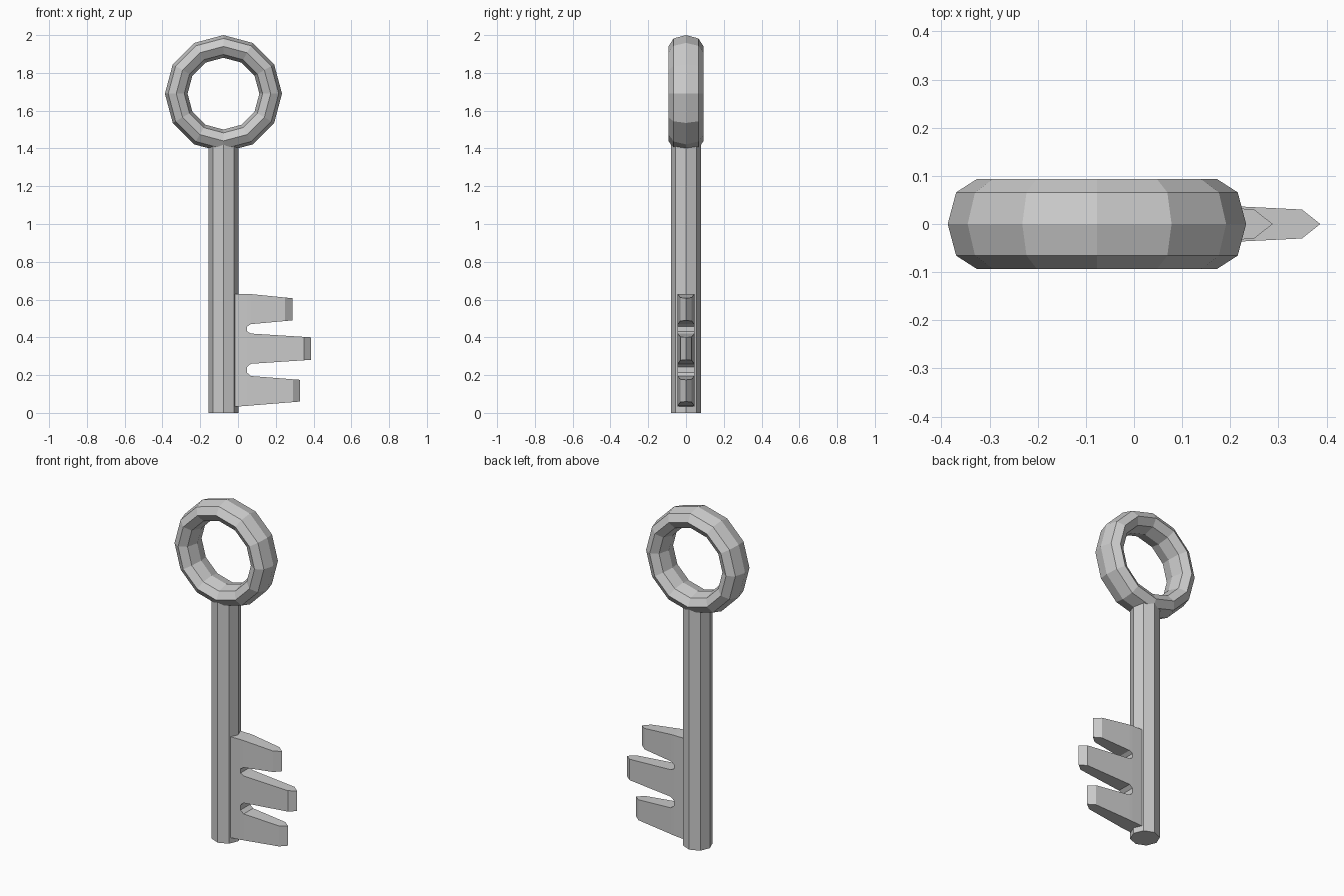
import bpy, bmesh, math

if "Cube" in bpy.data.objects:
    bpy.data.objects.remove(bpy.data.objects["Cube"])

CX = -0.077  # axis of shaft and ring


def finish(bm, name):
    bmesh.ops.remove_doubles(bm, verts=bm.verts, dist=1e-5)
    bmesh.ops.recalc_face_normals(bm, faces=bm.faces)
    mesh = bpy.data.meshes.new(name)
    bm.to_mesh(mesh)
    bm.free()
    ob = bpy.data.objects.new(name, mesh)
    bpy.context.collection.objects.link(ob)
    return ob


# Handle ring: 12-sided torus with a stretched octagonal section
bpy.ops.mesh.primitive_torus_add(major_segments=12, minor_segments=8,
                                 major_radius=0.25, minor_radius=0.06,
                                 location=(CX, 0, 1.69), rotation=(math.pi / 2, 0, 0))
ring = bpy.context.object
ring.name = "handle_ring"
ring.scale = (1, 1, 0.093 / 0.06)

# Shaft: octagonal rod with corners on the axes
SHAFT_TOP = 1.43
bm = bmesh.new()
rims = [[bm.verts.new((CX + 0.08 * math.cos(i * math.pi / 4),
                       0.08 * math.sin(i * math.pi / 4), z)) for i in range(8)]
        for z in (0, SHAFT_TOP)]
bm.faces.new(rims[0])
bm.faces.new(rims[1])
for i in range(8):
    j = (i + 1) % 8
    bm.faces.new((rims[0][i], rims[0][j], rims[1][j], rims[1][i]))
finish(bm, "shaft")

# Key bit: three tapered teeth with wedge tips, joined by a web at the root
ROOT, NOTCH, FLARE = -0.03, 0.048, 0.068
# tip x, then (low, high) z at the root, notch, flare and tip
teeth = [
    (0.328, (0.032, 0.213), (0.037, 0.213), (0.039, 0.195), (0.06, 0.175)),
    (0.387, (0.243, 0.432), (0.243, 0.432), (0.26, 0.42), (0.281, 0.40)),
    (0.288, (0.457, 0.63), (0.457, 0.63), (0.47, 0.629), (0.49, 0.607)),
]
bm = bmesh.new()


def face(*pts):
    bm.faces.new([bm.verts.new(p) for p in pts])


def section(x, h, lo, hi):
    return [(x, -h, lo), (x, h, lo), (x, h, hi), (x, -h, hi)]


for tip, root, notch, flare, end in teeth:
    # the shoulder lies just before the tip on the same sloping edges
    t = (tip - 0.038 - FLARE) / (tip - FLARE)
    shoulder = [a + (b - a) * t for a, b in zip(flare, end)]
    secs = [section(ROOT, 0.046, *root), section(NOTCH, 0.045, *notch),
            section(FLARE, 0.044, *flare), section(tip - 0.038, 0.03, *shoulder)]
    face(*secs[0])
    for a, b in zip(secs, secs[1:]):
        for i in range(4):
            j = (i + 1) % 4
            # root blocks touch the web, so skip inner walls there
            inner = a is secs[0] and ((i == 0 and root[0] > 0.1) or
                                      (i == 2 and root[1] < 0.6))
            if not inner:
                face(a[i], a[j], b[j], b[i])
    # wedge tip
    s, lo, hi = secs[-1], (tip, 0, end[0]), (tip, 0, end[1])
    face(s[0], s[3], hi, lo)
    face(s[1], s[2], hi, lo)
    face(s[0], s[1], lo)
    face(s[2], s[3], hi)

# web between neighbouring teeth, including the notch floor
for below, above in zip(teeth, teeth[1:]):
    a = section(ROOT, 0.046, below[1][1], above[1][0])
    b = section(NOTCH, 0.045, below[2][1], above[2][0])
    face(*a)
    face(*b)
    for i, j in ((1, 2), (3, 0)):
        face(a[i], a[j], b[j], b[i])
finish(bm, "key_bit")
